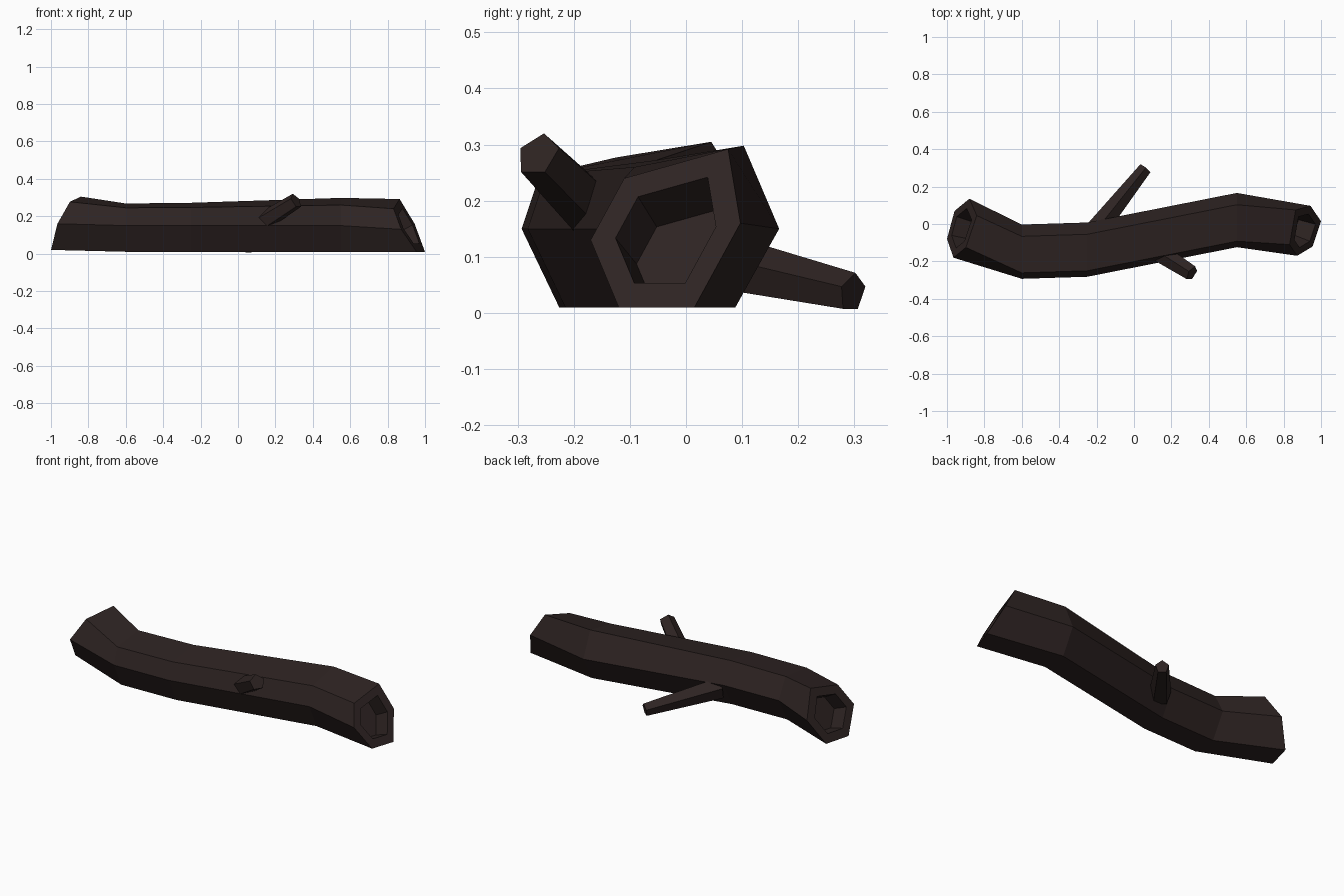
import bpy, bmesh, math
from mathutils import Vector

cube = bpy.data.objects.get("Cube")
if cube:
    bpy.data.objects.remove(cube, do_unlink=True)

bark = bpy.data.materials.new("dark_brown_bark")
bark.use_nodes = True
colour = (0.027, 0.017, 0.016, 1)
bark.diffuse_color = colour
bark.node_tree.nodes["Principled BSDF"].inputs["Base Color"].default_value = colour


def loft(name, rings):
    """Skin a list of equal rings, cap both ends, and make a flat shaded object."""
    bm = bmesh.new()
    loops = [[bm.verts.new(p) for p in ring] for ring in rings]
    for a, b in zip(loops, loops[1:]):
        for i in range(len(a)):
            j = (i + 1) % len(a)
            bm.faces.new((a[i], a[j], b[j], b[i]))
    bm.faces.new(loops[0])
    bm.faces.new(loops[-1])
    bmesh.ops.recalc_face_normals(bm, faces=bm.faces)
    mesh = bpy.data.meshes.new(name)
    bm.to_mesh(mesh)
    bm.free()
    mesh.materials.append(bark)
    obj = bpy.data.objects.new(name, mesh)
    bpy.context.collection.objects.link(obj)
    return obj


def section(x, cy, front_z, back_z):
    """Six sided trunk section with a flat underside and a tilted top."""
    yz = [(-0.08, 0.01), (0.065, 0.01), (0.143, 0.15),
          (0.08, back_z), (-0.115, front_z), (-0.147, 0.15)]
    return [Vector((x, cy + y, z)) for y, z in yz]


def sawn_end(yz, x0, slope_y, slope_z):
    """Slanted end ring, the rim of its hollow, and the hollow's floor."""
    outer = [Vector((x0 + slope_y * y + slope_z * z, y, z)) for y, z in yz]
    mid = sum(outer, Vector()) / len(outer)
    rim = [mid.lerp(p, 0.67) for p in outer]
    inward = Vector((1, -slope_y, -slope_z)) * (-0.085 if x0 > 0 else 0.085)
    floor = [mid.lerp(p, 0.6) + inward for p in outer]
    return [outer, rim, floor]


# Trunk: hollow ends joined by three bends
left_end = sawn_end([(-0.08, 0.02), (0.07, 0.02), (0.135, 0.16),
                     (0.045, 0.305), (-0.125, 0.277), (-0.18, 0.16)], -0.987, 0.27, 0.44)
right_end = sawn_end([(-0.12, 0.01), (0.015, 0.01), (0.097, 0.16),
                      (0.075, 0.292), (-0.11, 0.24), (-0.17, 0.13)], 1.0, 0.33, -0.55)
bends = [section(-0.6, -0.146, 0.245, 0.268),
         section(-0.25, -0.135, 0.247, 0.272),
         section(0.55, 0.023, 0.26, 0.298)]
loft("trunk", left_end[::-1] + bends + right_end)


def branch(name, start, end, r0, r1, turn):
    """Tapered five sided stub."""
    start, end = Vector(start), Vector(end)
    axis = (end - start).normalized()
    side = axis.cross(Vector((0, 0, 1))).normalized()
    up = side.cross(axis)
    angles = [turn + math.tau * i / 5 for i in range(5)]
    loft(name, [[c + r * (side * math.cos(a) + up * math.sin(a)) for a in angles]
                for c, r in ((start, r0), (end, r1))])


# Branches
branch("front_branch", (0.1, -0.13, 0.15), (0.31, -0.264, 0.282), 0.055, 0.043, math.pi / 2)
branch("back_branch", (-0.2, -0.03, 0.11), (0.06, 0.297, 0.036), 0.06, 0.036, math.pi / 2)
